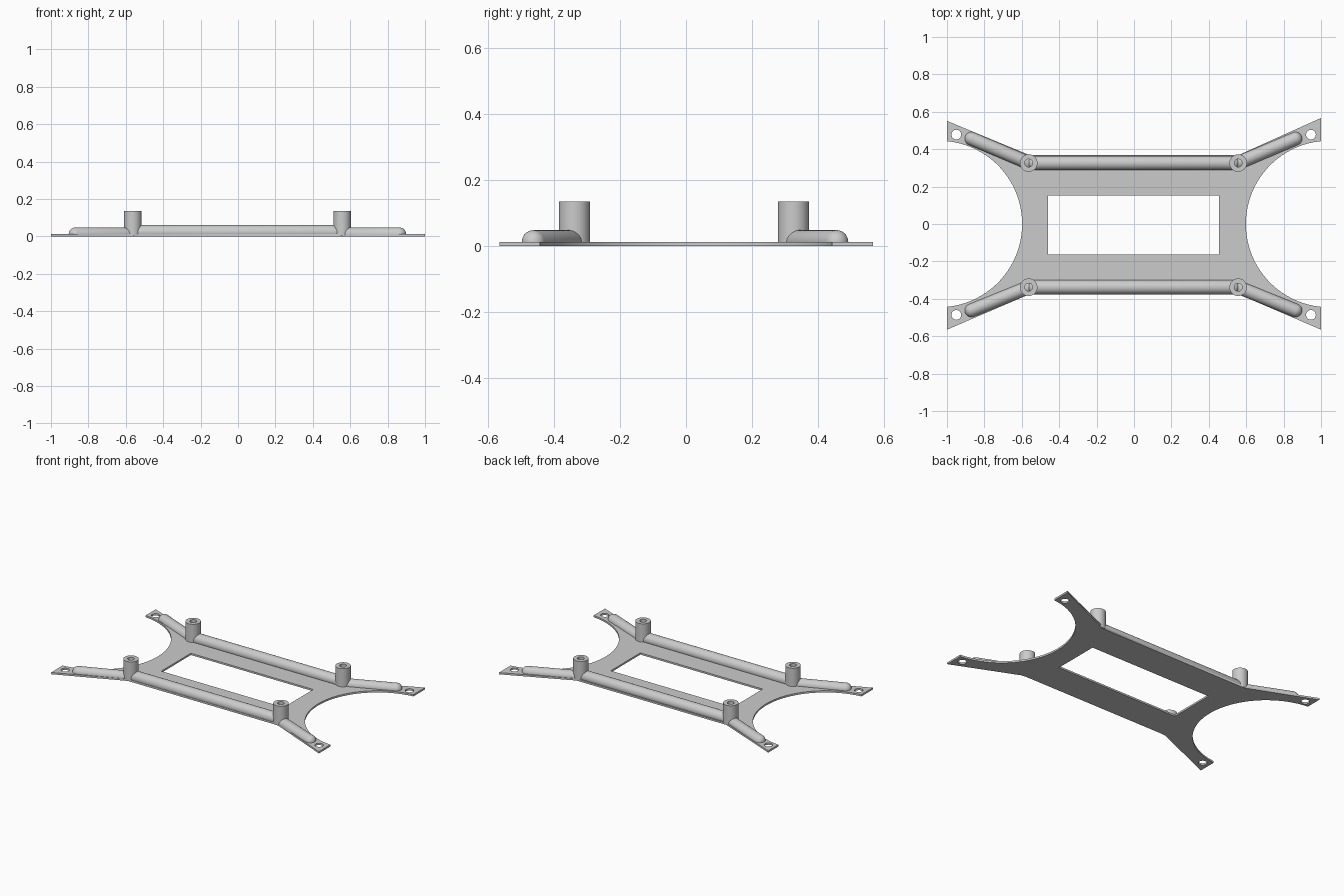
import bpy, bmesh, math
from mathutils import Vector, Matrix

cube = bpy.data.objects.get("Cube")
if cube:
    bpy.data.objects.remove(cube)

THICK = 0.012
CX, CY = -0.003, -0.006          # the fittings sit slightly off the plate centre
POST_X, POST_Y = 0.56, 0.332

grey = bpy.data.materials.new("light_grey")
grey.use_nodes = True
colour = (0.6, 0.6, 0.6, 1)
grey.diffuse_color = colour
grey.node_tree.nodes["Principled BSDF"].inputs["Base Color"].default_value = colour


def add(name, mesh, smooth=True):
    obj = bpy.data.objects.new(name, mesh)
    bpy.context.collection.objects.link(obj)
    mesh.materials.clear()
    mesh.materials.append(grey)
    if smooth:
        bpy.ops.object.select_all(action='DESELECT')
        obj.select_set(True)
        bpy.context.view_layer.objects.active = obj
        bpy.ops.object.shade_smooth_by_angle(angle=math.radians(35))
    return obj


def circle(x, y, r, n=32):
    return [(x + r * math.cos(2 * math.pi * i / n),
             y + r * math.sin(2 * math.pi * i / n)) for i in range(n)]


def bay(side, r=0.445, n=40):
    """Round bay in one end of the plate, running from front to back."""
    cx = 1.043
    a = math.acos((cx - 1) / r)
    return [(side * (cx - r * math.cos(t)), r * math.sin(t))
            for t in (-a + 2 * a * i / n for i in range(n + 1))]


# Flat plate: waisted outline with a window and four fixing holes
outline = ([(-1, -0.565), (-0.56, -0.376), (0.56, -0.376), (1, -0.565)] + bay(1)
           + [(1, 0.567), (0.56, 0.369), (-0.56, 0.369), (-1, 0.551)] + bay(-1)[::-1])
window = [(-0.459, -0.163), (0.455, -0.163), (0.455, 0.153), (-0.459, 0.153)]
holes = [circle(0.948 * sx - 0.002, 0.482 * sy - 0.004, 0.026)
         for sx in (-1, 1) for sy in (-1, 1)]
curve = bpy.data.curves.new("plate_outline", 'CURVE')
curve.dimensions = '2D'
curve.fill_mode = 'BOTH'
curve.extrude = THICK / 2
for loop in [outline, window] + holes:
    spline = curve.splines.new('POLY')
    spline.points.add(len(loop) - 1)
    for p, (x, y) in zip(spline.points, loop):
        p.co = (x, y, 0, 1)
    spline.use_cyclic_u = True
source = bpy.data.objects.new("plate_outline", curve)
bpy.context.collection.objects.link(source)
bpy.context.view_layer.update()
mesh = bpy.data.meshes.new_from_object(
    source.evaluated_get(bpy.context.evaluated_depsgraph_get()))
bpy.data.objects.remove(source)
mesh.transform(Matrix.Translation((0, 0, THICK / 2)))
bm = bmesh.new()
bm.from_mesh(mesh)
bmesh.ops.remove_doubles(bm, verts=bm.verts, dist=1e-5)
bmesh.ops.recalc_face_normals(bm, faces=bm.faces)
bm.to_mesh(mesh)
bm.free()
add("plate", mesh)


def rib(name, start, end, radius, z):
    """Round-ended bar, trimmed flat inside the plate."""
    a, b = Vector(start), Vector(end)
    half = (b - a).length / 2
    bm = bmesh.new()
    bmesh.ops.create_uvsphere(bm, u_segments=32, v_segments=17, radius=radius,
                              matrix=Matrix.Rotation(math.pi / 2, 4, 'Y'))
    for v in bm.verts:
        v.co.x += math.copysign(half, v.co.x)
        v.co.z = max(v.co.z, 0.004 - z)
    mid, d = (a + b) / 2, b - a
    bm.transform(Matrix.Translation((mid.x, mid.y, z))
                 @ Matrix.Rotation(math.atan2(d.y, d.x), 4, 'Z'))
    mesh = bpy.data.meshes.new(name)
    bm.to_mesh(mesh)
    bm.free()
    add(name, mesh)


def post(name, x, y):
    """Upright tube with a blind screw hole, turned from a profile."""
    profile = [(0, 0.004), (0.047, 0.004), (0.047, 0.135),
               (0.021, 0.135), (0.021, 0.02), (0, 0.02)]
    bm = bmesh.new()
    verts = [bm.verts.new((r, 0, z)) for r, z in profile]
    edges = [bm.edges.new(pair) for pair in zip(verts, verts[1:])]
    bmesh.ops.spin(bm, geom=verts + edges, axis=(0, 0, 1), cent=(0, 0, 0),
                   angle=2 * math.pi, steps=40)
    bmesh.ops.remove_doubles(bm, verts=bm.verts, dist=1e-5)
    bmesh.ops.recalc_face_normals(bm, faces=bm.faces)
    bm.transform(Matrix.Translation((x, y, 0)))
    mesh = bpy.data.meshes.new(name)
    bm.to_mesh(mesh)
    bm.free()
    add(name, mesh)


# Long ribs, posts and splayed corner ribs
for sy, row in ((-1, "front"), (1, "back")):
    y = CY + sy * POST_Y
    rib(row + "_long_rib", (CX - 0.53, y), (CX + 0.53, y), 0.038, 0.023)
    for sx, side in ((-1, "right"), (1, "left")):
        x = CX + sx * POST_X
        post(f"{row}_{side}_post", x, y)
        rib(f"{row}_{side}_corner_rib", (x, y),
            (CX + sx * 0.866, sy * 0.459 - 0.003), 0.036, 0.012)
